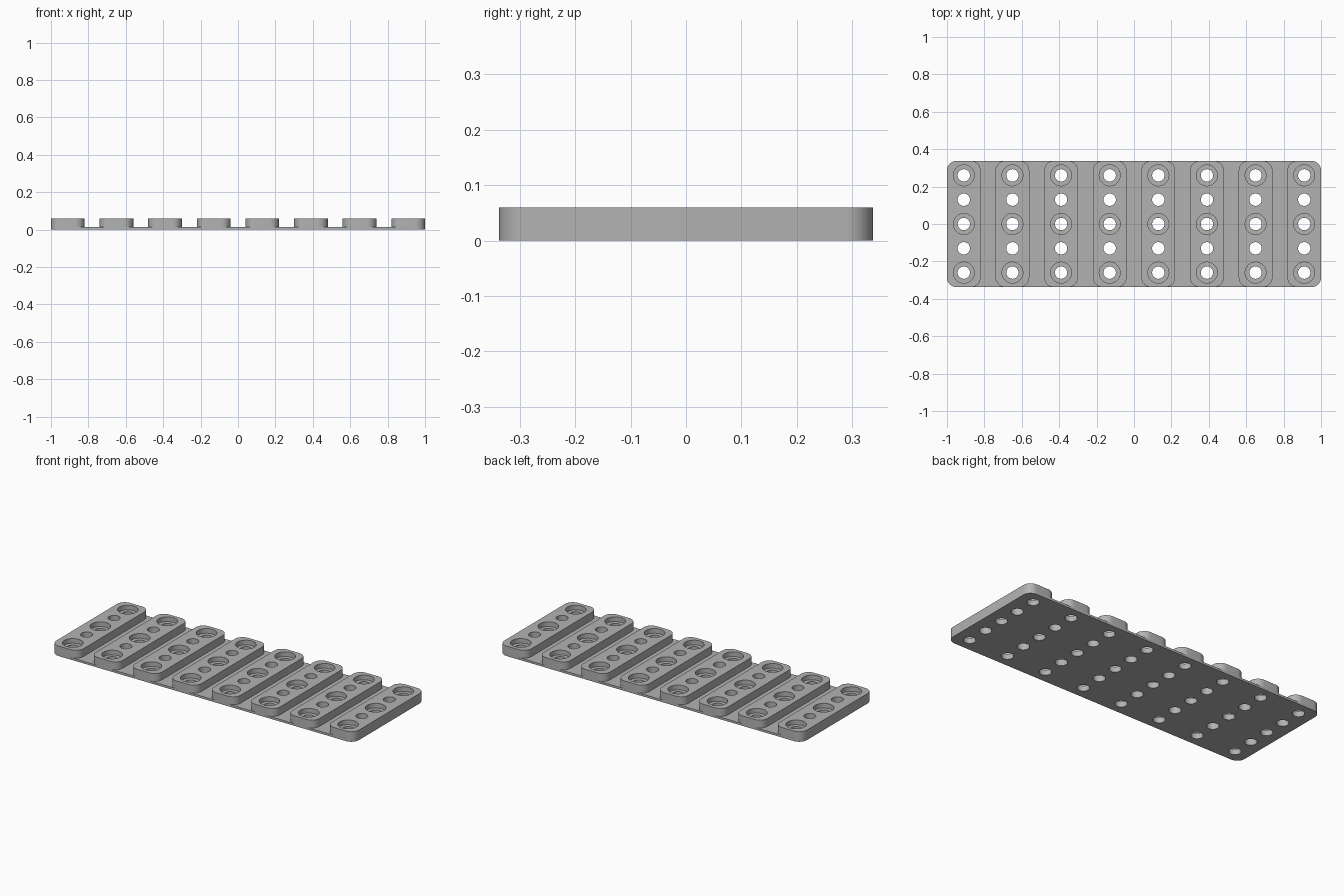
import bpy, bmesh
from mathutils import Matrix

cube = bpy.data.objects.get("Cube")
if cube:
    bpy.data.objects.remove(cube, do_unlink=True)

PITCH, BAR_W, DEPTH, CORNER = 0.26, 0.18, 0.674, 0.05
PLATE_TOP, TOP, SEAT = 0.013, 0.06, 0.032
HOLE_R, BORE_R, HOLE_STEP = 0.033, 0.056, 0.13
COLUMNS = [(i - 3.5) * PITCH for i in range(8)]
ROWS = [j * HOLE_STEP for j in range(-2, 3)]

grey = bpy.data.materials.new("plain grey")
grey.use_nodes = True
colour = (0.45, 0.45, 0.45, 1)
grey.diffuse_color = colour
grey.node_tree.nodes["Principled BSDF"].inputs["Base Color"].default_value = colour


def add_object(name, bm):
    mesh = bpy.data.meshes.new(name)
    bm.to_mesh(mesh)
    bm.free()
    mesh.materials.append(grey)
    ob = bpy.data.objects.new(name, mesh)
    bpy.context.collection.objects.link(ob)
    return ob


def rounded_slab(name, width, z0, z1):
    """Slab with rounded vertical corners."""
    bm = bmesh.new()
    size = Matrix.Diagonal((width, DEPTH, z1 - z0, 1))
    bmesh.ops.create_cube(bm, size=1, matrix=Matrix.Translation((0, 0, (z0 + z1) / 2)) @ size)
    upright = [e for e in bm.edges if abs(e.verts[0].co.z - e.verts[1].co.z) > z1 * 0.1]
    bmesh.ops.bevel(bm, geom=upright, offset=CORNER, segments=8, profile=0.5, affect='EDGES')
    return add_object(name, bm)


def cut_holes(ob, columns, rows, radius, z0, z1):
    """Cut a grid of round holes, then remove the cutter."""
    bm = bmesh.new()
    for x in columns:
        for y in rows:
            bmesh.ops.create_cone(bm, cap_ends=True, segments=40, radius1=radius, radius2=radius,
                                  depth=z1 - z0, matrix=Matrix.Translation((x, y, (z0 + z1) / 2)))
    cutter = add_object("hole_cutter", bm)
    cutter.hide_render = True
    mod = ob.modifiers.new("holes", 'BOOLEAN')
    mod.operation, mod.solver, mod.object = 'DIFFERENCE', 'EXACT', cutter
    select(ob)
    bpy.ops.object.modifier_apply(modifier=mod.name)
    bpy.data.objects.remove(cutter, do_unlink=True)


def select(ob):
    bpy.ops.object.select_all(action='DESELECT')
    ob.select_set(True)
    bpy.context.view_layer.objects.active = ob


def smooth(ob):
    select(ob)
    bpy.ops.object.shade_smooth_by_angle(angle=0.6)


# Thin base plate with a through hole under every bar hole
plate = rounded_slab("base_plate", 2.0, 0, PLATE_TOP)
cut_holes(plate, COLUMNS, ROWS, HOLE_R, -0.1, 0.1)
smooth(plate)

# One bar with through holes, counterbored at every second hole
bar = rounded_slab("bar_1", BAR_W, PLATE_TOP, TOP)
cut_holes(bar, [0], ROWS, HOLE_R, -0.1, 0.1)
cut_holes(bar, [0], ROWS[::2], BORE_R, SEAT, 0.1)
smooth(bar)

# Repeat the bar along the plate
bar.location.x = COLUMNS[0]
for i, x in enumerate(COLUMNS[1:], 2):
    copy = bar.copy()
    copy.name = f"bar_{i}"
    copy.location.x = x
    bpy.context.collection.objects.link(copy)
